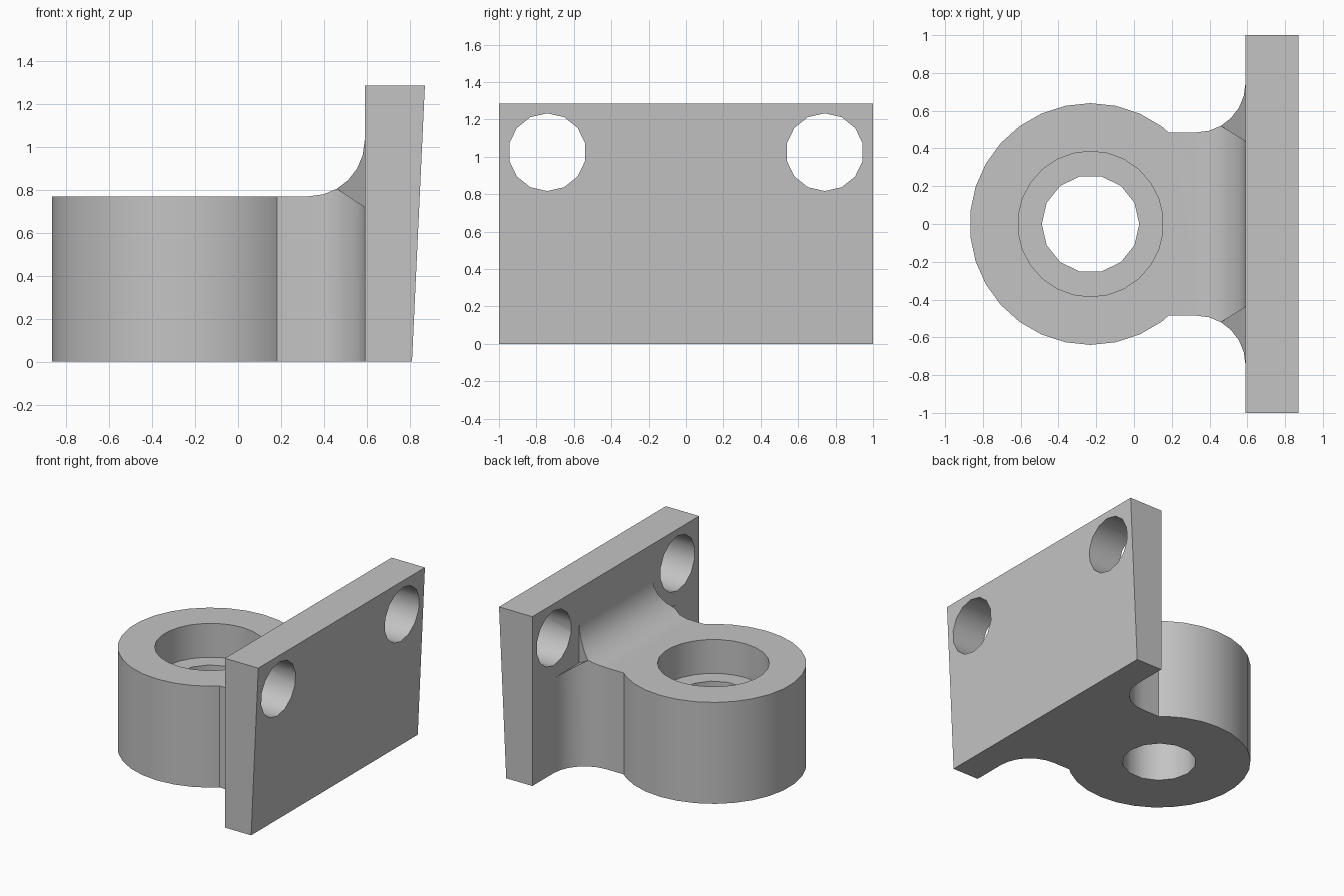
import bpy, bmesh, math
from mathutils import Matrix

if "Cube" in bpy.data.objects:
    bpy.data.objects.remove(bpy.data.objects["Cube"])

grey = bpy.data.materials.new("plain grey")
grey.diffuse_color = (0.55, 0.55, 0.55, 1)
grey.use_nodes = True
grey.node_tree.nodes["Principled BSDF"].inputs["Base Color"].default_value = grey.diffuse_color


def add_object(name, bm):
    bmesh.ops.recalc_face_normals(bm, faces=bm.faces)
    mesh = bpy.data.meshes.new(name)
    bm.to_mesh(mesh)
    bm.free()
    mesh.materials.append(grey)
    ob = bpy.data.objects.new(name, mesh)
    bpy.context.collection.objects.link(ob)
    return ob


def loft(name, rings):
    """Skin closed rings of equal length and cap both ends."""
    bm = bmesh.new()
    loops = [[bm.verts.new(p) for p in ring] for ring in rings]
    n = len(loops[0])
    for a, b in zip(loops, loops[1:]):
        for i in range(n):
            j = (i + 1) % n
            bm.faces.new((a[i], a[j], b[j], b[i]))
    bm.faces.new(loops[0])
    bm.faces.new(loops[-1])
    bmesh.ops.remove_doubles(bm, verts=bm.verts, dist=1e-5)
    return add_object(name, bm)


def cylinder(name, radius, sides, start, end, turn=0.0):
    """Cylinder along z or x between two points."""
    length = sum(e - s for s, e in zip(start, end))
    mid = [(s + e) / 2 for s, e in zip(start, end)]
    rot = Matrix.Rotation(math.pi / 2, 4, 'Y') if end[0] > start[0] else Matrix()
    bm = bmesh.new()
    bmesh.ops.create_cone(bm, cap_ends=True, segments=sides, radius1=radius,
                          radius2=radius, depth=length,
                          matrix=Matrix.Translation(mid) @ rot @ Matrix.Rotation(turn, 4, 'Z'))
    return add_object(name, bm)


def combine(target, tool, operation):
    mod = target.modifiers.new(operation.lower(), 'BOOLEAN')
    mod.operation = operation
    mod.solver = 'EXACT'
    mod.object = tool
    bpy.context.view_layer.objects.active = target
    bpy.ops.object.modifier_apply(modifier=mod.name)
    bpy.data.objects.remove(tool)


BOSS_X, TOP, FACE_X = -0.23, 0.77, 0.59

# Mounting plate with a tapered outer face
profile = [(FACE_X, 0), (0.81, 0), (0.87, 1.285), (FACE_X, 1.285)]
bracket = loft("bracket", [[(x, y, z) for x, z in profile] for y in (-1, 1)])

# Neck, flaring into the plate on its sides and top
R, HALF, START, SPLIT = 0.26, 0.485, 0.33, 0.46
rings = []
for x in [0.17] + [START + R * math.sin(math.radians(a)) for a in (0, 15, 30, 45, 60, 75, 90)] + [0.62]:
    d = min(max(x - START, 0), R)
    flare = R - math.sqrt(max(R * R - d * d, 0))
    w, h = HALF + flare, TOP + flare
    # Past the split the side and top flares part at a slanted seam
    t = min(max((x - SPLIT) / (FACE_X - SPLIT), 0), 1)
    v = w if t < 1e-4 else 0.52 - 0.08 * t
    s = h if t < 1e-4 else 0.805 - 0.085 * t
    half = [(w, 0), (w, s), (v, s), (v, h)]
    rings.append([(x, y, z) for y, z in half] + [(x, -y, z) for y, z in reversed(half)])
neck = loft("neck", rings)

# Round boss
boss = cylinder("boss", 0.64, 30, (BOSS_X, 0, 0), (BOSS_X, 0, TOP))
combine(boss, neck, 'UNION')
combine(bracket, boss, 'UNION')

# Bore and counterbore through the boss
combine(bracket, cylinder("bore", 0.258, 14, (BOSS_X, 0, -0.2), (BOSS_X, 0, 1),
                          math.pi / 14), 'DIFFERENCE')
combine(bracket, cylinder("counterbore", 0.385, 26, (BOSS_X, 0, 0.513), (BOSS_X, 0, 1.2)),
        'DIFFERENCE')

# Bolt holes through the plate
for side in (-1, 1):
    combine(bracket, cylinder("bolt_hole", 0.208, 14, (0.4, side * 0.742, 1.025),
                              (1.1, side * 0.742, 1.025), math.pi / 2), 'DIFFERENCE')

bpy.ops.object.select_all(action='DESELECT')
bracket.select_set(True)
bpy.context.view_layer.objects.active = bracket
bpy.ops.object.shade_smooth_by_angle(angle=math.radians(30))
